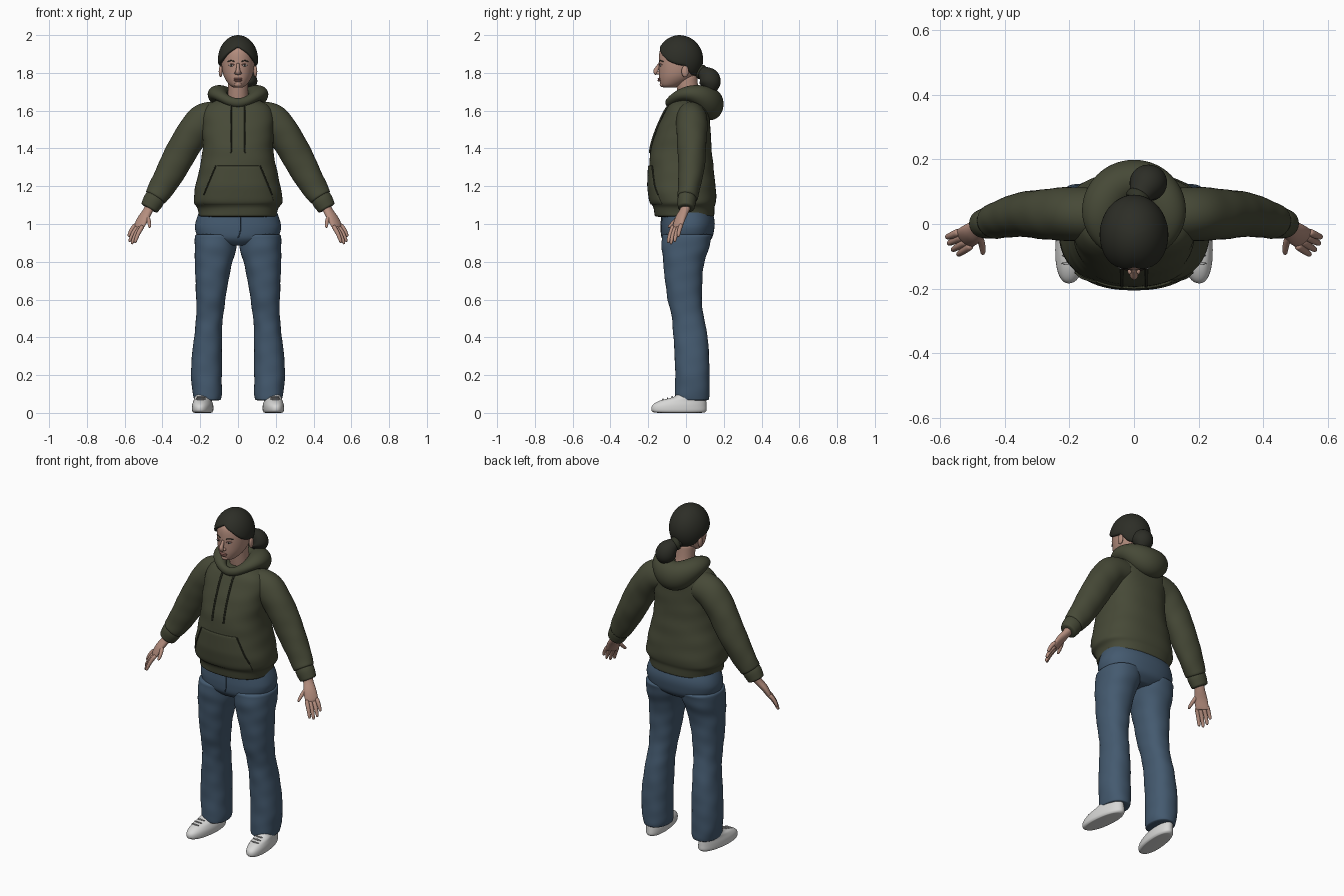
import bpy, bmesh
from math import sin, cos, asin, pi, radians, exp
from mathutils import Vector

default_cube = bpy.data.objects.get("Cube")
if default_cube:
    bpy.data.objects.remove(default_cube)


def material(name, *rgb):
    mat = bpy.data.materials.new(name)
    mat.use_nodes = True
    mat.diffuse_color = (*rgb, 1)
    shader = mat.node_tree.nodes["Principled BSDF"]
    shader.inputs["Base Color"].default_value = (*rgb, 1)
    shader.inputs["Roughness"].default_value = 0.8
    return mat


olive = material("olive fleece", .062, .067, .038)
dark_olive = material("dark olive cord", .03, .033, .02)
denim = material("blue denim", .058, .102, .16)
dark_denim = material("denim seam", .035, .065, .105)
skin = material("skin", .46, .27, .21)
lip = material("lip", .33, .15, .125)
hair_dark = material("dark hair", .026, .027, .02)
white = material("white leather", .68, .68, .67)
grey = material("grey lace", .5, .5, .5)
X, Y, Z = Vector((1, 0, 0)), Vector((0, 1, 0)), Vector((0, 0, 1))


def finish(name, bm, mat, mirror=False, thickness=0, smooth_level=1):
    bmesh.ops.recalc_face_normals(bm, faces=bm.faces)
    for face in bm.faces:
        face.smooth = True
    mesh = bpy.data.meshes.new(name)
    bm.to_mesh(mesh)
    bm.free()
    mesh.materials.append(mat)
    obj = bpy.data.objects.new(name, mesh)
    bpy.context.collection.objects.link(obj)
    if mirror:
        mod = obj.modifiers.new("mirror", 'MIRROR')
        mod.use_mirror_merge = False
    if thickness:
        mod = obj.modifiers.new("thickness", 'SOLIDIFY')
        mod.thickness = thickness
        mod.offset = -1
    if smooth_level:
        obj.modifiers.new("smooth", 'SUBSURF').levels = smooth_level
        obj.modifiers["smooth"].render_levels = smooth_level
    return obj


def resample(rows, steps, closed):
    """Catmull-Rom interpolation of rows of numbers."""
    count, result = len(rows), []
    pick = (lambda i: rows[i % count]) if closed else (lambda i: rows[min(max(i, 0), count - 1)])
    for i in range(count if closed else count - 1):
        for s in range(steps):
            t = s / steps
            result.append([b + t * ((c - a) + t * ((2*a - 5*b + 4*c - d) + t * (3*b - a - 3*c + d))) / 2
                           for a, b, c, d in zip(pick(i - 1), pick(i), pick(i + 1), pick(i + 2))])
    return result if closed else result + [list(rows[-1])]


def tube(name, rows, mat, up=Y, level=False, power=2, sides=24, steps=4,
         closed=False, wrinkle=0, shear=0, mirror=False):
    """Sweep an oval along rows of (x, y, z, radius across, radius along up)."""
    rows = resample(rows, steps, closed)
    centres = [Vector(r[:3]) for r in rows]
    count, bm, rings = len(rows), bmesh.new(), []
    for i, (x, y, z, ru, rv) in enumerate(rows):
        after = centres[(i + 1) % count if closed else min(i + 1, count - 1)]
        before = centres[i - 1 if closed else max(i - 1, 0)]
        tangent = Z if level else (after - before).normalized()
        u = tangent.cross(up).normalized()
        v = u.cross(tangent).normalized()
        v = v + X * shear * v.y
        ring = []
        for k in range(sides):
            a = 2 * pi * k / sides
            c, s = cos(a), sin(a)
            fold = 1 + wrinkle * (sin(70 * z + 2 * a) + sin(43 * z - 3 * a + x * 20))
            cu = abs(c) ** (2 / power) * (1 if c > 0 else -1)
            sv = abs(s) ** (2 / power) * (1 if s > 0 else -1)
            ring.append(bm.verts.new(centres[i] + fold * (u * max(ru, .001) * cu + v * max(rv, .001) * sv)))
        rings.append(ring)
    for i in range(count if closed else count - 1):
        low, high = rings[i], rings[(i + 1) % count]
        for k in range(sides):
            n = (k + 1) % sides
            bm.faces.new((low[k], low[n], high[n], high[k]))
    if not closed:
        bm.faces.new(rings[0])
        bm.faces.new(rings[-1])
    return finish(name, bm, mat, mirror)


def stack(name, table, mat, x=0, **options):
    """Level sections given as (height, half width, front, back)."""
    rows = [(x, (f + b) / 2, z, w, (b - f) / 2) for z, w, f, b in table]
    return tube(name, rows, mat, level=True, **options)


def front_of(table, x, z, power=2):
    """Depth of the front surface of a stack at the given x and z."""
    for low, high in zip(table, table[1:]):
        if low[0] <= z <= high[0]:
            t = (z - low[0]) / (high[0] - low[0])
            w, f, b = (p + (q - p) * t for p, q in zip(low[1:], high[1:]))
            return (f + b) / 2 - (b - f) / 2 * max(0, 1 - abs(x / w) ** power) ** (1 / power)


def ellipsoid(name, centre, radii, mat, mirror=False):
    bm = bmesh.new()
    bmesh.ops.create_uvsphere(bm, u_segments=20, v_segments=12, radius=1)
    for vert in bm.verts:
        vert.co = Vector(centre) + Vector(p * r for p, r in zip(vert.co, radii))
    return finish(name, bm, mat, mirror, smooth_level=0)


# Hooded top: body, sleeves and cuffs
torso = [(1.035, .207, -.165, .148), (1.085, .215, -.172, .152), (1.12, .236, -.19, .16),
         (1.2, .226, -.2, .157), (1.3, .203, -.196, .146), (1.4, .187, -.186, .136),
         (1.5, .19, -.155, .13), (1.58, .19, -.118, .125), (1.63, .16, -.092, .115), (1.66, .1, -.06, .1)]
stack("hoodie_body", torso, olive, power=2.4, sides=40, wrinkle=.006)
tube("sleeves", [(.1, .03, 1.565, .08, .08), (.18, .03, 1.548, .09, .085), (.255, .03, 1.46, .086, .08),
                 (.33, .03, 1.325, .082, .072), (.4, .018, 1.2, .07, .06), (.44, .006, 1.135, .06, .054)],
     olive, wrinkle=.017, mirror=True)
tube("sleeve_cuffs", [(.432, .008, 1.148, .052, .048), (.448, .004, 1.122, .056, .05),
                      (.472, 0, 1.08, .048, .043)], olive, mirror=True)

# Hood lying round the neck
hood = []
for k in range(16):
    a = 2 * pi * k / 16
    side, back = sin(a) ** 2, (1 - cos(a)) / 2
    hood.append((.105 * sin(a), .02 - .11 * cos(a), 1.642 - .008 * back + .052 * side,
                 .02 + .05 * back + .01 * side, .024 + .062 * back * back + .004 * side))
tube("hood", hood, olive, up=Z, closed=True, steps=3)

# Drawstrings and front pocket
tube("drawstrings", [(.038, front_of(torso, .038, z, 2.4) - .006, z, .0055, .0055)
                     for z in (1.375, 1.42, 1.48, 1.54, 1.6, 1.645)], dark_olive, sides=8, mirror=True)
bm = bmesh.new()
grid, seam = [], []
for i in range(13):
    z = 1.1 + .21 * i / 12
    half = .192 - .075 * max(0, (z - 1.13) / .18)
    row = [(half * (k / 8 - 1), front_of(torso, half * (k / 8 - 1), z, 2.4) - .006, z) for k in range(17)]
    seam.append((*row[-1], .004, .004))
    grid.append([bm.verts.new(p) for p in row])
for low, high in zip(grid, grid[1:]):
    for k in range(16):
        bm.faces.new((low[k], low[k + 1], high[k + 1], high[k]))
finish("front_pocket", bm, olive, thickness=.008)
tube("pocket_openings", seam[3:], dark_olive, sides=8, steps=2, mirror=True)

# Jeans: seat, legs and fly
seat = [(.885, .09, -.09, .09), (.92, .2, -.125, .135), (.97, .228, -.132, .15),
        (1.02, .223, -.13, .152), (1.08, .2, -.125, .135)]
stack("jeans_seat", seat, denim, power=2.3, sides=32)
legs = [(.065, .092, .232, -.055, .118), (.1, .085, .24, -.06, .125), (.2, .085, .25, -.058, .125),
        (.32, .084, .243, -.062, .122), (.44, .084, .228, -.07, .11), (.52, .077, .222, -.078, .092),
        (.6, .066, .222, -.098, .085), (.7, .05, .226, -.112, .087), (.8, .028, .229, -.122, .098),
        (.88, .006, .231, -.13, .126), (.95, .004, .226, -.128, .14)]
tube("jeans_legs", [((a + b) / 2, (f + k) / 2, z, (b - a) / 2, (k - f) / 2) for z, a, b, f, k in legs],
     denim, level=True, power=2.25, wrinkle=.011, mirror=True)
tube("jeans_fly", [(.012 * (z > .95), front_of(seat, 0, z, 2.3) - .001, z, .003, .003)
                   for z in (.925, .96, 1.0, 1.04)], dark_denim, sides=8)

# Shoes with laces
stack("shoes", [(0, .046, -.165, .095), (.012, .054, -.184, .11), (.04, .054, -.18, .11), (.065, .047, -.14, .108),
                (.085, .041, -.065, .104), (.12, .034, -.03, .09)], white, x=.187, shear=-.1, power=2.2, mirror=True)
for number, y in enumerate((-.122, -.098, -.074)):
    ellipsoid(f"shoe_lace_{number + 1}", (.187 - .1 * y, y, .104 + y * .26), (.026, .004, .004), grey, True)

# Hands
palm_side = Vector((.7, -.7, 0))
tube("palms", [(.462, .002, 1.1, .028, .025), (.478, -.01, 1.068, .029, .022), (.502, -.03, 1.03, .036, .02),
               (.522, -.043, .99, .036, .015), (.526, -.046, .975, .028, .01)], skin, up=palm_side, mirror=True)
fingers = {"index_fingers": ((.503, -.066, .992), (.545, -.095, .9)),
           "middle_fingers": ((.517, -.053, .985), (.562, -.08, .893)),
           "ring_fingers": ((.531, -.038, .986), (.574, -.06, .905)),
           "little_fingers": ((.541, -.024, .998), (.579, -.04, .932)),
           "thumbs": ((.487, -.03, 1.05), (.468, -.094, .982))}
for name, (root, tip) in fingers.items():
    root, tip = Vector(root), Vector(tip)
    bend = Vector((.006, -.004, 0)) * (-1 if name == "thumbs" else 1)
    rows = [(*(root.lerp(tip, t) + bend * sin(pi * t)), r, r)
            for t, r in ((0, .0125), (.4, .0115), (.8, .0095), (.95, .007), (1, .003))]
    tube(name, rows, skin, up=palm_side, sides=12, steps=2, mirror=True)

# Neck, head and ears
tube("neck", [(0, .03, 1.62, .06, .06), (0, .012, 1.69, .054, .056), (0, 0, 1.79, .055, .06)], skin)
face = [(1.722, .022, -.118, -.06), (1.735, .044, -.133, -.02), (1.765, .067, -.141, .03), (1.8, .081, -.144, .06),
        (1.85, .088, -.145, .072), (1.9, .088, -.143, .074), (1.93, .078, -.132, .062), (1.962, .045, -.1, .03)]
stack("head", face, skin, sides=32)
ellipsoid("ears", (.092, -.005, 1.808), (.01, .019, .031), skin, True)

# Facial features
tube("nose", [(0, -.14, 1.85, .008, .006), (0, -.15, 1.83, .009, .01), (0, -.16, 1.808, .013, .014),
              (0, -.152, 1.794, .012, .01)], skin, sides=16)
ellipsoid("nostrils", (.011, -.146, 1.799), (.009, .012, .008), skin, True)
ellipsoid("upper_lip", (0, -.141, 1.769), (.024, .01, .005), lip)
ellipsoid("lower_lip", (0, -.14, 1.76), (.021, .01, .006), lip)
ellipsoid("chin", (0, -.123, 1.74), (.022, .016, .016), skin)
eye_depth = front_of(face, .035, 1.84)
ellipsoid("eyes", (.035, eye_depth, 1.84), (.014, .004, .006), grey, True)
ellipsoid("irises", (.035, eye_depth - .002, 1.84), (.005, .004, .005), hair_dark, True)
tube("eyelids", [(x, front_of(face, x, 1.845) - .001, 1.842 + h, .003, .003)
                 for x, h in ((.02, 0), (.034, .005), (.051, 0))], lip, up=Z, sides=8, mirror=True)
tube("eyebrows", [(x, front_of(face, x, 1.86), 1.86 + h, .003, .003)
                  for x, h in ((.018, 0), (.036, .005), (.056, 0))], hair_dark, up=Z, sides=8, mirror=True)

# Hair cap with a centre parting, its lower edge following the hairline
hairline = [(0, 1.94), (30, 1.908), (60, 1.86), (85, 1.84), (105, 1.835), (125, 1.79), (180, 1.768)]
bm = bmesh.new()
columns = []
for k in range(48):
    angle = k * 360 / 48
    turn = min(angle, 360 - angle)
    for (a0, z0), (a1, z1) in zip(hairline, hairline[1:]):
        if a0 <= turn <= a1:
            edge = z0 + (z1 - z0) * (turn - a0) / (a1 - a0)
    start, a, column = asin((edge - 1.87) / .13), radians(angle), []
    for i in range(12):
        phi = start + (pi / 2 - .05 - start) * i / 11
        grow = 1 - .03 * exp(-(turn / 6) ** 2) * cos(phi)
        column.append(bm.verts.new((.107 * sin(a) * cos(phi) * grow, -.033 - .125 * cos(a) * cos(phi) * grow,
                                    1.87 + .13 * sin(phi))))
    columns.append(column)
for k in range(48):
    left, right = columns[k - 1], columns[k]
    for i in range(11):
        bm.faces.new((left[i], right[i], right[i + 1], left[i + 1]))
bm.faces.new([column[-1] for column in columns])
finish("hair_cap", bm, hair_dark, thickness=.02)

# Low ponytail and its tie
tube("ponytail", [(0, .055, 1.81, .03, .03), (.018, .088, 1.802, .034, .036), (.038, .12, 1.775, .056, .056),
                  (.05, .13, 1.735, .052, .054), (.06, .122, 1.69, .014, .014)], hair_dark, up=X)
tube("hair_tie", [(.006, .07, 1.808, .036, .036), (.012, .08, 1.805, .04, .04),
                  (.018, .09, 1.8, .036, .036)], dark_olive, up=X)
